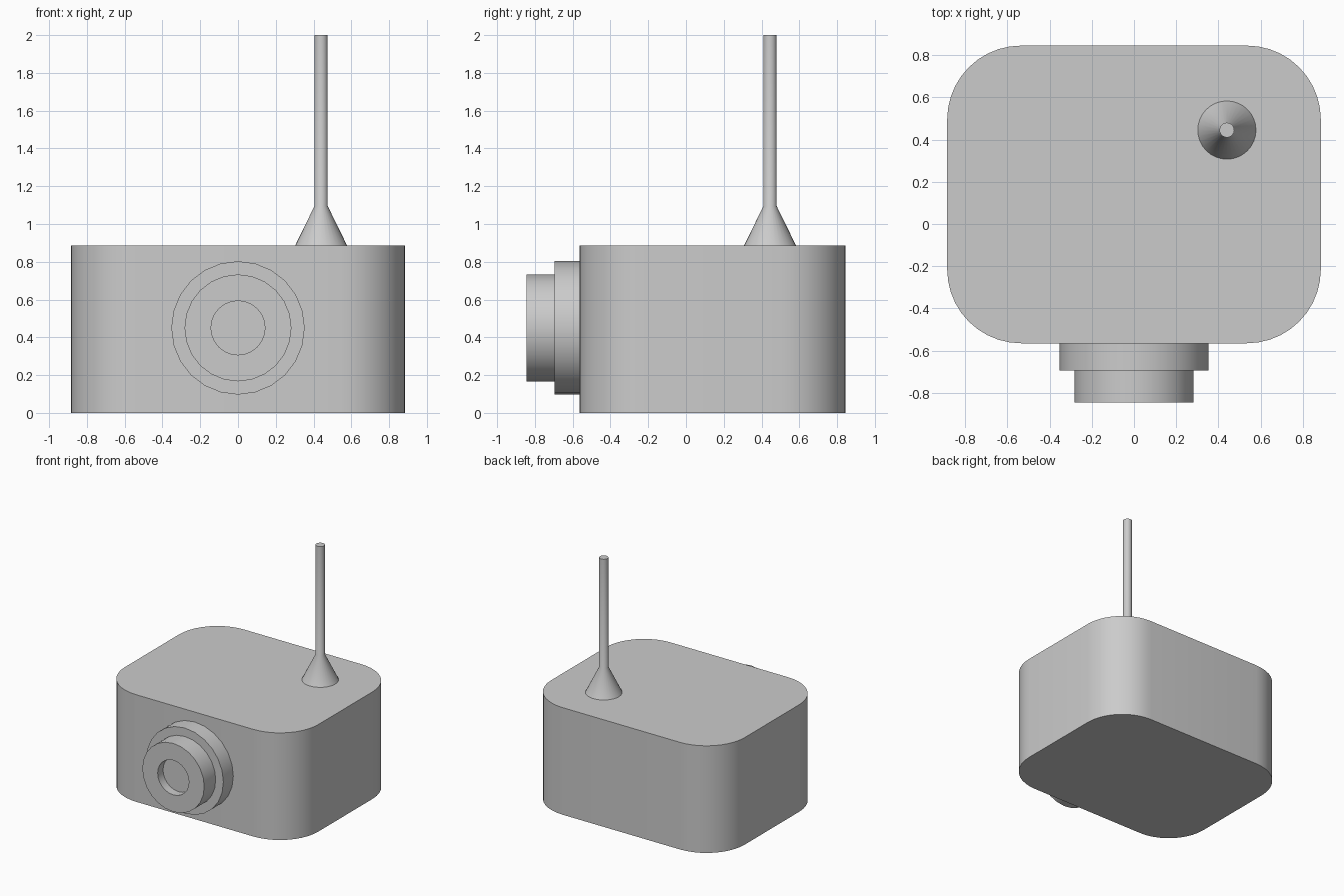
import bpy, bmesh, math
from mathutils import Matrix

cube = bpy.data.objects.get("Cube")
if cube:
    bpy.data.objects.remove(cube, do_unlink=True)

grey = bpy.data.materials.new("plain grey")
grey.use_nodes = True
colour = (0.6, 0.6, 0.6, 1)
grey.diffuse_color = colour
grey.node_tree.nodes["Principled BSDF"].inputs["Base Color"].default_value = colour


def finish(name, bm):
    """Turn a bmesh into a smooth-shaded object with sharp edges kept."""
    bmesh.ops.recalc_face_normals(bm, faces=bm.faces)
    mesh = bpy.data.meshes.new(name)
    bm.to_mesh(mesh)
    bm.free()
    mesh.materials.append(grey)
    obj = bpy.data.objects.new(name, mesh)
    bpy.context.collection.objects.link(obj)
    bpy.ops.object.select_all(action="DESELECT")
    obj.select_set(True)
    bpy.context.view_layer.objects.active = obj
    bpy.ops.object.shade_smooth_by_angle(angle=math.radians(30))
    return obj


def lathe(name, profile, matrix, sides=24):
    """Revolve (radius, height) points about z, cap both ends, then place."""
    bm = bmesh.new()
    rings = []
    for r, h in profile:
        angles = [math.tau * i / sides for i in range(sides)]
        rings.append([bm.verts.new((r * math.cos(a), r * math.sin(a), h)) for a in angles])
    for low, high in zip(rings, rings[1:]):
        for i in range(sides):
            j = (i + 1) % sides
            bm.faces.new((low[i], low[j], high[j], high[i]))
    bm.faces.new(rings[0][::-1])
    bm.faces.new(rings[-1])
    bm.transform(matrix)
    return finish(name, bm)


# Body: box with rounded vertical corners
bm = bmesh.new()
bmesh.ops.create_cube(bm, size=1, matrix=Matrix.Translation((0, 0.14, 0.4425))
                      @ Matrix.Diagonal((1.77, 1.41, 0.885, 1)))
upright = [e for e in bm.edges if abs(e.verts[0].co.z - e.verts[1].co.z) > 0.5]
bmesh.ops.bevel(bm, geom=upright, offset=0.35, segments=10, profile=0.5, affect="EDGES")
finish("body", bm)

# Lens: stepped barrel with a shallow recess, facing the front
facing_front = Matrix.Translation((0, -0.565, 0.45)) @ Matrix.Rotation(math.pi / 2, 4, "X")
lathe("lens_base_ring", [(0.353, -0.02), (0.353, 0.13)], facing_front)
lathe("lens_barrel", [(0.283, 0.12), (0.283, 0.28), (0.143, 0.28), (0.143, 0.21)], facing_front)

# Antenna: flared foot and thin rod
on_top = Matrix.Translation((0.44, 0.445, 0.885))
lathe("antenna", [(0.138, 0), (0.035, 0.21), (0.035, 1.115)], on_top, sides=32)
